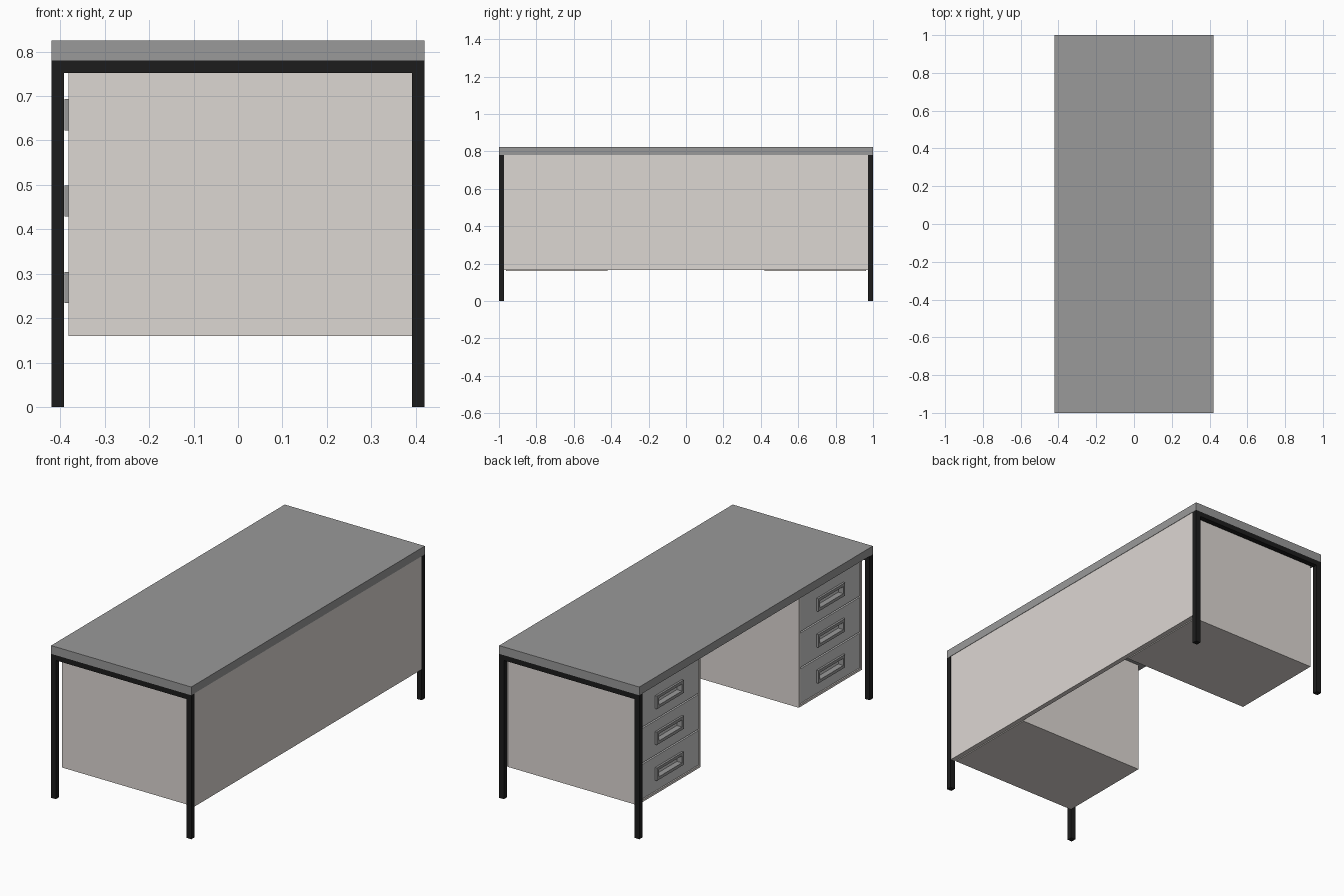
import bpy, bmesh

if "Cube" in bpy.data.objects:
    bpy.data.objects.remove(bpy.data.objects["Cube"])


def material(name, rgb):
    m = bpy.data.materials.new(name)
    m.diffuse_color = (*rgb, 1)
    m.use_nodes = True
    m.node_tree.nodes["Principled BSDF"].inputs["Base Color"].default_value = m.diffuse_color
    return m


BLACK = material("black_steel", (0.012, 0.012, 0.012))
GREY = material("grey_laminate", (0.32, 0.32, 0.32))
LIGHT = material("light_panel", (0.72, 0.68, 0.65))
FRONT = material("drawer_grey", (0.66, 0.65, 0.64))


def finish(name, bm, mat, mirror):
    bmesh.ops.recalc_face_normals(bm, faces=bm.faces)
    me = bpy.data.meshes.new(name)
    bm.to_mesh(me)
    bm.free()
    ob = bpy.data.objects.new(name, me)
    bpy.context.collection.objects.link(ob)
    me.materials.append(mat)
    if mirror:
        mod = ob.modifiers.new("mirror", 'MIRROR')
        mod.use_axis = (False, True, False)
        mod.use_mirror_merge = False
    return ob


def box(name, x, y, z, mat, mirror=False):
    bm = bmesh.new()
    bmesh.ops.create_cube(bm, size=1)
    for v in bm.verts:
        v.co = [lo + (c + 0.5) * (hi - lo) for c, (lo, hi) in zip(v.co, (x, y, z))]
    return finish(name, bm, mat, mirror)


def ring(name, x, outer, inner, mat, mirror=True):
    """Rectangular frame facing -x; outer and inner are (y0, y1, z0, z1)."""
    bm = bmesh.new()

    def loop(px, r):
        y0, y1, z0, z1 = r
        return [bm.verts.new((px, a, b)) for a, b in ((y0, z0), (y1, z0), (y1, z1), (y0, z1))]
    loops = [loop(x[0], outer), loop(x[0], inner), loop(x[1], inner), loop(x[1], outer)]
    for k in range(4):
        a, b = loops[k], loops[(k + 1) % 4]
        for i in range(4):
            j = (i + 1) % 4
            bm.faces.new((a[i], a[j], b[j], b[i]))
    return finish(name, bm, mat, mirror)


def grow(r, d):
    return (r[0] - d, r[1] + d, r[2] - d, r[3] + d)


# Worktop
box("worktop", (-0.42, 0.42), (-1, 1), (0.78, 0.825), GREY)

# End frames: inverted U of square steel tube
bm = bmesh.new()
W, T, H = 0.42, 0.028, 0.78
outline = [(-W, 0), (-W, H), (W, H), (W, 0), (W - T, 0), (W - T, H - T), (T - W, H - T), (T - W, 0)]
face = bm.faces.new([bm.verts.new((px, 1 - T, pz)) for px, pz in outline])
ext = bmesh.ops.extrude_face_region(bm, geom=[face])
bmesh.ops.translate(bm, vec=(0, T, 0), verts=[v for v in ext["geom"] if isinstance(v, bmesh.types.BMVert)])
finish("end_frame", bm, BLACK, True)

# Modesty panel across the rear long side
box("modesty_panel", (0.392, 0.418), (-0.972, 0.972), (0.165, 0.78), LIGHT)

# Drawer pedestals: solid body plus rim around the drawer opening
Y0, Y1, Z0, Z1 = 0.42, 0.962, 0.16, 0.78
box("pedestal_body", (-0.355, 0.392), (Y0, Y1), (Z0, Z1), LIGHT, True)
opening = (Y0 + 0.013, Y1 - 0.013, 0.172, 0.757)
ring("pedestal_rim", (-0.382, -0.355), (Y0, Y1, Z0, Z1), opening, LIGHT)

# Drawer fronts with recessed framed pulls
yc = (Y0 + Y1) / 2
for i in range(3):
    zc = 0.269 + i * 0.1945
    pull = (yc - 0.115, yc + 0.115, zc - 0.035, zc + 0.035)
    cup = grow(pull, -0.016)
    ring(f"drawer_front_{i + 1}", (-0.379, -0.356),
         (opening[0] + 0.003, opening[1] - 0.003, zc - 0.0935, zc + 0.0935), grow(pull, -0.008), FRONT)
    ring(f"pull_frame_{i + 1}", (-0.39, -0.379), pull, cup, GREY)
    ring(f"pull_cup_{i + 1}", (-0.379, -0.36), grow(pull, -0.008), cup, GREY)
    box(f"pull_back_{i + 1}", (-0.36, -0.356), cup[:2], cup[2:], FRONT, True)
